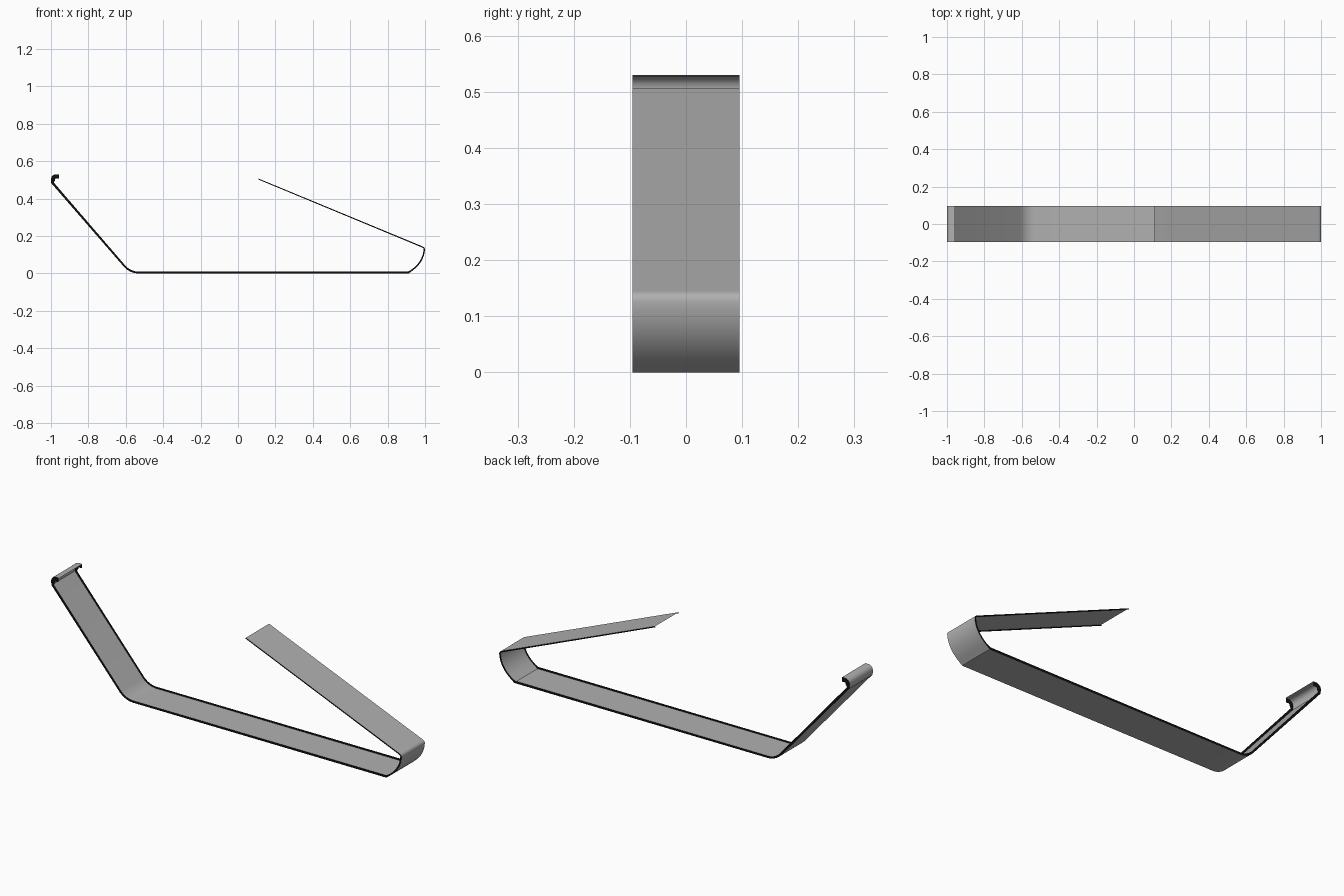
import bpy, bmesh
from mathutils import Vector

if "Cube" in bpy.data.objects:
    bpy.data.objects.remove(bpy.data.objects["Cube"])

WIDTH = 0.19


def material(name, v):
    m = bpy.data.materials.new(name)
    m.diffuse_color = (v, v, v, 1)
    m.use_nodes = True
    m.node_tree.nodes["Principled BSDF"].inputs["Base Color"].default_value = m.diffuse_color
    return m


def bezier(a, b, c, n):
    """Points on a quadratic curve from a to c, pulled toward b."""
    a, b, c = Vector(a), Vector(b), Vector(c)
    return [a * (1 - t) ** 2 + b * 2 * t * (1 - t) + c * t * t
            for t in (i / n for i in range(n + 1))]


def outlines(sections):
    """Outer and inner profile lines of a bent ribbon from (points, thickness)."""
    path = [(Vector(p), t) for pts, t in sections for p in pts]
    outer, inner = [], []
    for i, (p, t) in enumerate(path):
        d0 = (p - path[i - 1][0]).normalized() if i else None
        d1 = (path[i + 1][0] - p).normalized() if i < len(path) - 1 else None
        d = ((d0 or d1) + (d1 or d0)).normalized()
        n = Vector((-d.y, d.x)) * t / 2 / max(0.6, d.dot(d1 or d0))
        outer.append(p - n)
        inner.append(p + n * 1.5)
    return outer, inner


def surface(name, bands, mat):
    """Ruled surfaces; each band is two (profile line, y) rails."""
    bm = bmesh.new()
    for (line_a, ya), (line_b, yb) in bands:
        a = [bm.verts.new((q.x, ya, q.y)) for q in line_a]
        b = [bm.verts.new((q.x, yb, q.y)) for q in line_b]
        for i in range(len(a) - 1):
            bm.faces.new((a[i], a[i + 1], b[i + 1], b[i]))
    me = bpy.data.meshes.new(name)
    bm.to_mesh(me)
    bm.free()
    me.materials.append(mat)
    ob = bpy.data.objects.new(name, me)
    bpy.context.collection.objects.link(ob)
    bpy.context.view_layer.objects.active = ob
    ob.select_set(True)
    bpy.ops.object.shade_smooth_by_angle()
    ob.select_set(False)


# Thick curled catch at the top of the short arm
catch = [(-0.957, 0.521)] + bezier((-0.975, 0.521), (-0.991, 0.519), (-0.991, 0.500), 5)
catch_root = [(-0.993, 0.484)]
# Rounded bend from the short arm into the flat base
heel = bezier((-0.605, 0.036), (-0.573, 0.004), (-0.53, 0.004), 8)
base_end = [(0.912, 0.0045)]
# Broad spring bend at the other end, then a tight turn into the long arm
bend = bezier((0.93, 0.017), (0.992, 0.062), (0.9965, 0.128), 10)
turn = bezier((0.9965, 0.131), (0.996, 0.139), (0.982, 0.144), 4)
long_arm_tip = [(0.110, 0.505)]

outer, inner = outlines([
    (catch, 0.018), (catch_root, 0.010), (heel, 0.008), (base_end, 0.009),
    (bend, 0.006), (turn, 0.005), (long_arm_tip, 0.004),
])
# Lining sits just inside the outer skin
lining = [o.lerp(i, 0.12) for o, i in zip(outer, inner)]

grey, black = material("dark_grey", 0.44), material("black", 0.005)
h = WIDTH / 2
# Outer skin and its lining, facing opposite ways
surface("strip", [((outer, -h), (outer, h)), ((lining, h), (lining, -h))], grey)
# Dark rims standing along both long edges, each with two faces
rims = []
for s in (-1, 1):
    rims += [((outer, s * h), (inner, s * h)),
             ((inner, s * (h - 0.0008)), (outer, s * (h - 0.0008)))]
surface("edge_rims", [r if i < 2 else r[::-1] for i, r in enumerate(rims)], black)
